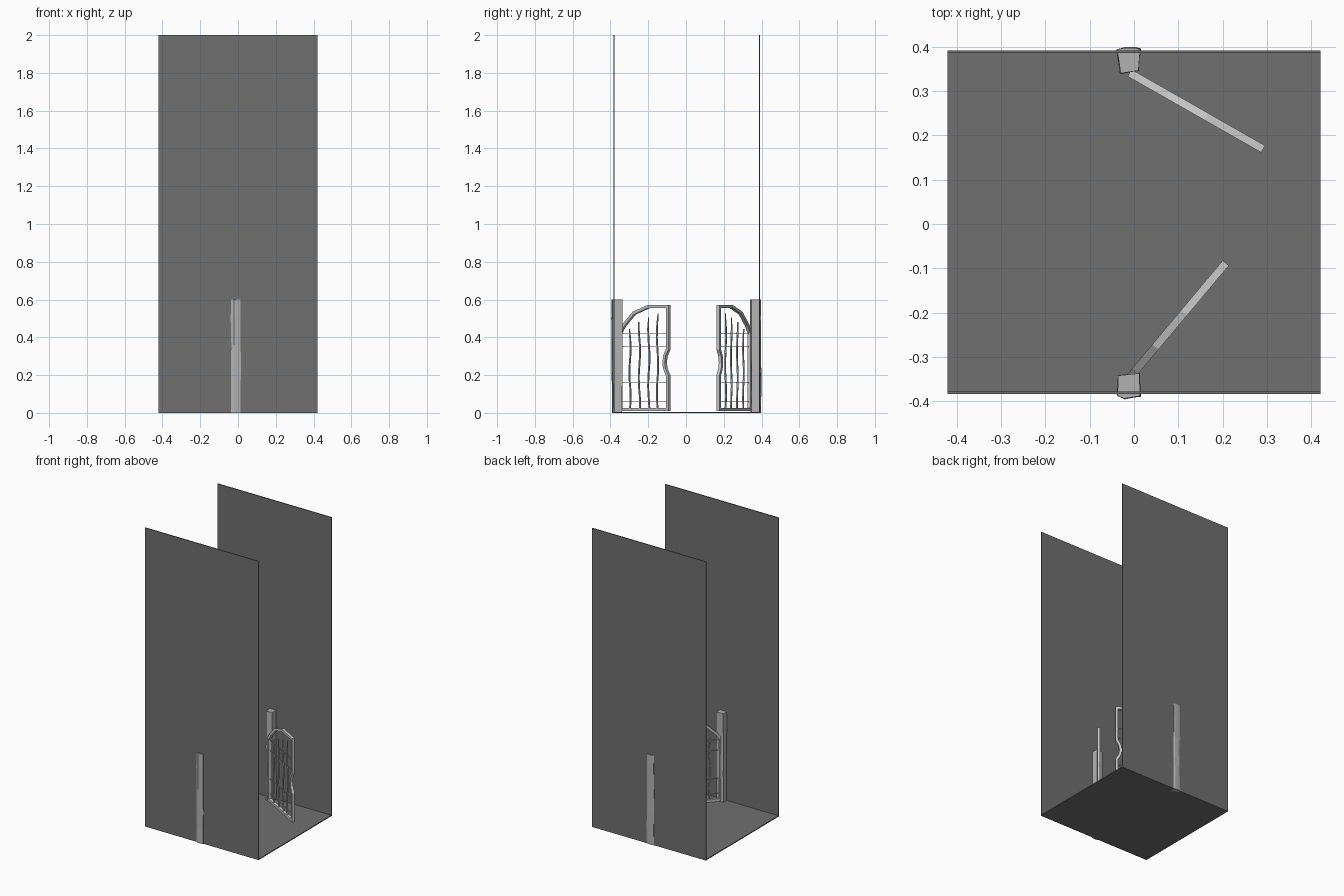
import bpy, bmesh, math, random
from mathutils import Vector

if "Cube" in bpy.data.objects:
    bpy.data.objects.remove(bpy.data.objects["Cube"])

random.seed(4)


def material(name, g):
    m = bpy.data.materials.new(name)
    m.diffuse_color = (g, g, g, 1)
    m.use_nodes = True
    m.node_tree.nodes["Principled BSDF"].inputs["Base Color"].default_value = m.diffuse_color
    return m


DARK = material("dark_panel", 0.16)
POST = material("post_grey", 0.45)


def finish(name, bm, mat=None):
    bmesh.ops.recalc_face_normals(bm, faces=bm.faces)
    me = bpy.data.meshes.new(name)
    bm.to_mesh(me)
    bm.free()
    if mat:
        me.materials.append(mat)
    ob = bpy.data.objects.new(name, me)
    bpy.context.collection.objects.link(ob)
    return ob


def box(name, lo, hi):
    bm = bmesh.new()
    bmesh.ops.create_cube(bm, size=1)
    for v in bm.verts:
        v.co = Vector([(a + b) / 2 + c * (b - a) for a, b, c in zip(lo, hi, v.co)])
    return finish(name, bm, DARK)


def loft(bm, rings, closed=False):
    """Skin a list of point rings; cap the ends unless the loft is closed."""
    rows = [[bm.verts.new(p) for p in r] for r in rings]
    n = len(rows[0])
    for i in range(len(rows) - (0 if closed else 1)):
        a, b = rows[i], rows[(i + 1) % len(rows)]
        for j in range(n):
            k = (j + 1) % n
            bm.faces.new((a[j], a[k], b[k], b[j]))
    if not closed:
        bm.faces.new(rows[0])
        bm.faces.new(rows[-1])


# Doorway: floor and two side walls
box("floor", (-0.421, -0.384, 0), (0.421, 0.392, 0.006))
box("wall_front", (-0.421, -0.384, 0), (0.421, -0.378, 2))
box("wall_back", (-0.421, 0.386, 0), (0.421, 0.392, 2))


# Rough-hewn gate posts, slightly uneven along their height, standing just proud of the walls
def post(name, corners):
    bm = bmesh.new()
    rings = []
    for z in (0, 0.1, 0.22, 0.36, 0.5, 0.6):
        j = 0 if z == 0.6 else 0.002
        rings.append([(x + random.uniform(-j, j), y + random.uniform(-j, j), z) for x, y in corners])
    loft(bm, rings)
    return finish(name, bm, POST)


post("post_front", [(-0.036, -0.342), (0.012, -0.337), (0.014, -0.388), (-0.022, -0.394), (-0.037, -0.387)])
post("post_back", [(-0.030, 0.340), (0.010, 0.346), (0.014, 0.394), (0.004, 0.397), (-0.022, 0.397), (-0.038, 0.394)])

# Outer outline of a gate leaf (distance from hinge, height)
OUTLINE = [(0, 0.01), (0.347, 0.01), (0.347, 0.20), (0.328, 0.235), (0.322, 0.265), (0.328, 0.30),
           (0.347, 0.335), (0.347, 0.57), (0.20, 0.57), (0.10, 0.535), (0.03, 0.47), (0, 0.43)]


def inset(pts, w):
    out = []
    for i, p in enumerate(pts):
        p = Vector(p)
        d1 = (p - Vector(pts[i - 1])).normalized()
        d2 = (Vector(pts[(i + 1) % len(pts)]) - p).normalized()
        n1, n2 = Vector((-d1.y, d1.x)), Vector((-d2.y, d2.x))
        out.append(p + (n1 + n2) * w / (1 + n1.dot(n2)))
    return out


def leaf(tag, hinge, angle):
    t = 0.009
    # frame
    bm = bmesh.new()
    rings = [[(o[0], -t, o[1]), (o[0], t, o[1]), (i.x, t, i.y), (i.x, -t, i.y)]
             for o, i in zip(OUTLINE, inset(OUTLINE, 0.016))]
    loft(bm, rings, True)
    frame = finish("gate_frame_" + tag, bm)
    # wavy upright bars tapering to a point
    bm = bmesh.new()
    for k, (u, top) in enumerate(((0.075, 0.445), (0.14, 0.48), (0.205, 0.505), (0.265, 0.525))):
        rings = []
        for s in range(9):
            z = 0.02 + (top - 0.02) * s / 8
            c = u + 0.005 * math.sin(s * 1.3 + k)
            r = 0.0035 if s < 8 else 0.002
            rings.append([(c - r, -r, z), (c + r, -r, z), (c + r, r, z), (c - r, r, z)])
        loft(bm, rings)
    bars = finish("upright_bars_" + tag, bm)
    # thin cross wires
    bm = bmesh.new()
    r = 0.0015
    for z in (0.06, 0.16, 0.35, 0.42):
        loft(bm, [[(x, -r, z - r), (x, r, z - r), (x, r, z + r), (x, -r, z + r)] for x in (0.01, 0.335)])
    wires = finish("cross_wires_" + tag, bm)
    for ob in (frame, bars, wires):
        ob.location = hinge
        ob.rotation_euler = (0, 0, math.radians(angle))


leaf("front", (-0.016, -0.354, 0), 50)
leaf("back", (-0.010, 0.341, 0), -29.7)
